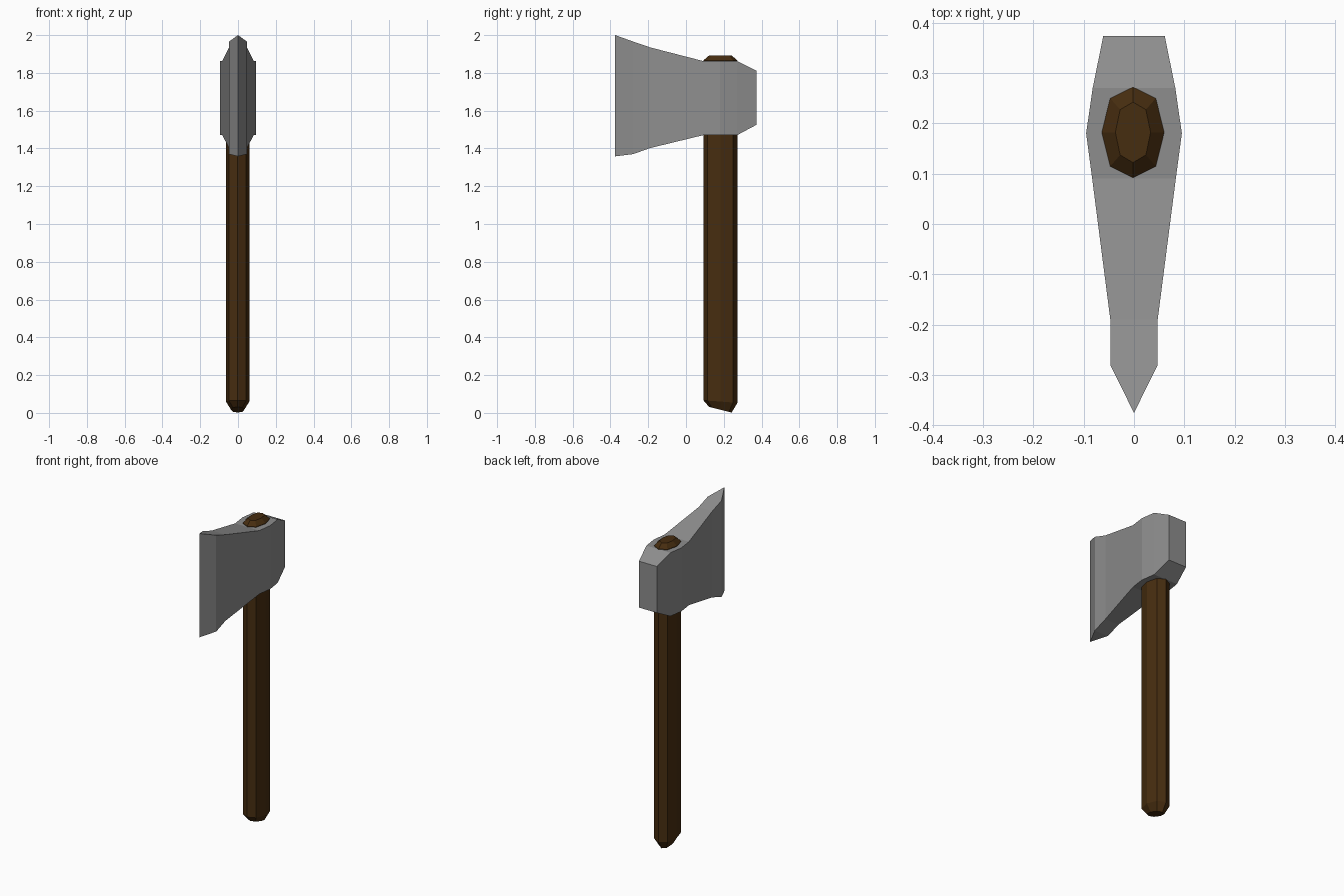
import bpy, bmesh

if "Cube" in bpy.data.objects:
    bpy.data.objects.remove(bpy.data.objects["Cube"])


def material(name, rgb):
    m = bpy.data.materials.new(name)
    m.diffuse_color = (*rgb, 1)
    m.use_nodes = True
    m.node_tree.nodes["Principled BSDF"].inputs["Base Color"].default_value = m.diffuse_color
    return m


def loft(name, rings, mat):
    """Skin a list of closed rings with equal point counts and cap both ends."""
    bm = bmesh.new()
    vs = [[bm.verts.new(p) for p in ring] for ring in rings]
    n = len(vs[0])
    for a, b in zip(vs, vs[1:]):
        for i in range(n):
            j = (i + 1) % n
            bm.faces.new((a[i], a[j], b[j], b[i]))
    bm.faces.new(vs[0])
    bm.faces.new(vs[-1])
    bmesh.ops.remove_doubles(bm, verts=bm.verts, dist=0.0005)
    bmesh.ops.dissolve_degenerate(bm, edges=bm.edges, dist=0.0005)
    bmesh.ops.recalc_face_normals(bm, faces=bm.faces)
    me = bpy.data.meshes.new(name)
    bm.to_mesh(me)
    bm.free()
    me.materials.append(mat)
    ob = bpy.data.objects.new(name, me)
    bpy.context.collection.objects.link(ob)
    return ob


steel = material("grey steel", (0.27, 0.27, 0.27))
wood = material("dark brown wood", (0.062, 0.026, 0.005))

# Axe head: cross-sections from cutting edge to poll (y, half width, bottom, top)
sections = [
    (-0.28, 0.047, 1.37, 1.966),
    (-0.19, 0.047, 1.402, 1.935),
    (0.09, 0.083, 1.47, 1.863),
    (0.18, 0.095, 1.47, 1.863),
    (0.27, 0.082, 1.47, 1.863),
    (0.373, 0.061, 1.525, 1.812),
]
rings = [[(-w, y, b), (w, y, b), (w, y, t), (-w, y, t)] for y, w, b, t in sections]
head = loft("axe_head", rings, steel)

# Cutting edge: pull the front cap into a sharp wedge
bm = bmesh.new()
bm.from_mesh(head.data)
cap = min(bm.faces, key=lambda f: f.calc_center_median().y)
res = bmesh.ops.extrude_discrete_faces(bm, faces=[cap])
tip = res["faces"][0]
old = [v for v in bm.verts if abs(v.co.y + 0.28) < 0.001 and v not in tip.verts]
for v in tip.verts:
    v.co = (0, -0.375, 2.0 if v.co.z > 1.6 else 1.358)
bm.faces.remove(tip)
bmesh.ops.remove_doubles(bm, verts=bm.verts, dist=0.0005)
# close the wedge from the open front border
border = [v for v in bm.verts if abs(v.co.y + 0.28) < 0.001]
edge = sorted([v for v in bm.verts if v.co.y < -0.37], key=lambda v: v.co.z)
for v in edge:
    bm.verts.remove(v)
lo, hi = bm.verts.new((0, -0.375, 1.358)), bm.verts.new((0, -0.375, 2.0))
bl, br, tl, tr = sorted(border, key=lambda v: (v.co.z > 1.6, v.co.x))
for f in [f for f in bm.faces if all(v in border for v in f.verts)]:
    bm.faces.remove(f)
for f in ((bl, br, lo), (tl, hi, tr), (bl, lo, hi, tl), (br, tr, hi, lo)):
    bm.faces.new(f)
bmesh.ops.recalc_face_normals(bm, faces=bm.faces)
bm.to_mesh(head.data)
bm.free()

# Handle: slightly oval eight-sided shaft with chamfered ends
CX, CY = -0.002, 0.182
octagon = [(0, 1), (0.73, 0.75), (1, 0), (0.73, -0.75),
           (0, -1), (-0.73, -0.75), (-1, 0), (-0.73, 0.75)]


def ring(rx, ry, z, slope=0.0, cy=CY):
    return [(CX + rx * u, cy + ry * v, z - slope * v) for u, v in octagon]


loft("handle", [
    ring(0.035, 0.060, 0.017, 0.015),
    ring(0.062, 0.090, 0.060, 0.007),
    ring(0.062, 0.090, 1.20),
    ring(0.062, 0.090, 1.866),
    ring(0.035, 0.060, 1.892),
], wood)
